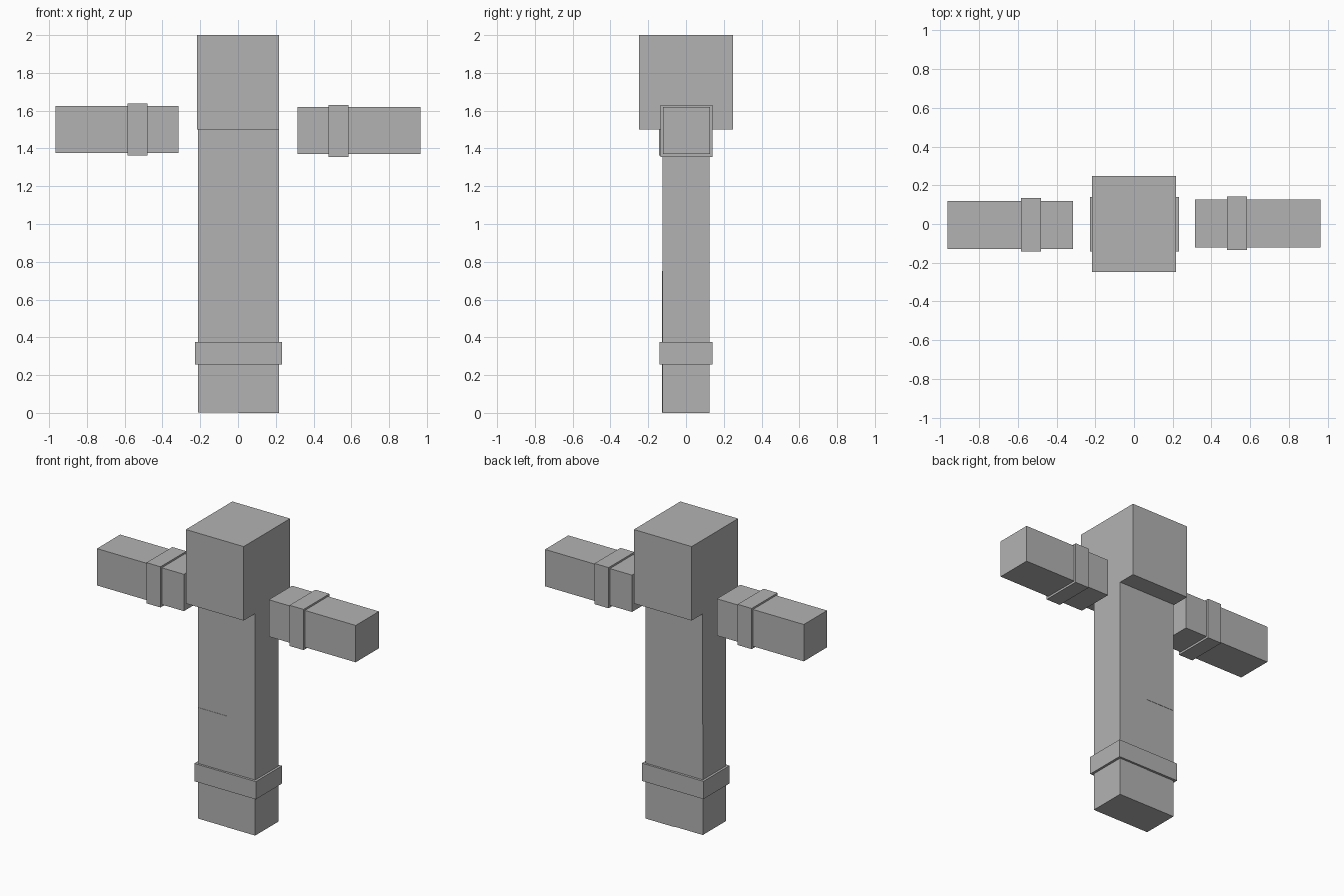
import bpy

if "Cube" in bpy.data.objects:
    bpy.data.objects.remove(bpy.data.objects["Cube"])

# Single flat grey
grey = bpy.data.materials.new("plain_grey")
grey.diffuse_color = (0.45, 0.45, 0.45, 1)
grey.use_nodes = True
grey.node_tree.nodes["Principled BSDF"].inputs["Base Color"].default_value = grey.diffuse_color


def box(name, x, y, z):
    """Axis-aligned box from (min, max) pairs."""
    bpy.ops.mesh.primitive_cube_add(
        size=1, location=[(a + b) / 2 for a, b in (x, y, z)])
    obj = bpy.context.object
    obj.name = name
    obj.scale = [b - a for a, b in (x, y, z)]
    bpy.ops.object.transform_apply(location=False, rotation=False, scale=True)
    obj.data.materials.append(grey)
    return obj


# Head and torso
box("head", (-0.216, 0.216), (-0.248, 0.248), (1.5, 2.0))
box("torso", (-0.212, 0.216), (-0.125, 0.125), (0.75, 1.5))

# Legs with the band wrapped round both ankles
box("left_leg", (-0.212, 0.002), (-0.127, 0.123), (0.002, 0.752))
box("right_leg", (0.002, 0.216), (-0.125, 0.125), (0.0, 0.75))
box("ankle_band", (-0.228, 0.232), (-0.141, 0.139), (0.255, 0.375))

# Detached arms held straight out, each with a band
for side, s, dy, dz in (("left", -1, -0.004, 0.003), ("right", 1, 0.003, -0.003)):
    def span(a, b):
        return tuple(sorted((s * a, s * b)))
    box(side + "_arm", span(0.315, 0.965),
        (dy - 0.124, dy + 0.124), (1.373 + dz, 1.622 + dz))
    box(side + "_arm_band", span(0.48, 0.585),
        (dy - 0.138, dy + 0.138), (1.359 + dz, 1.634 + dz))
